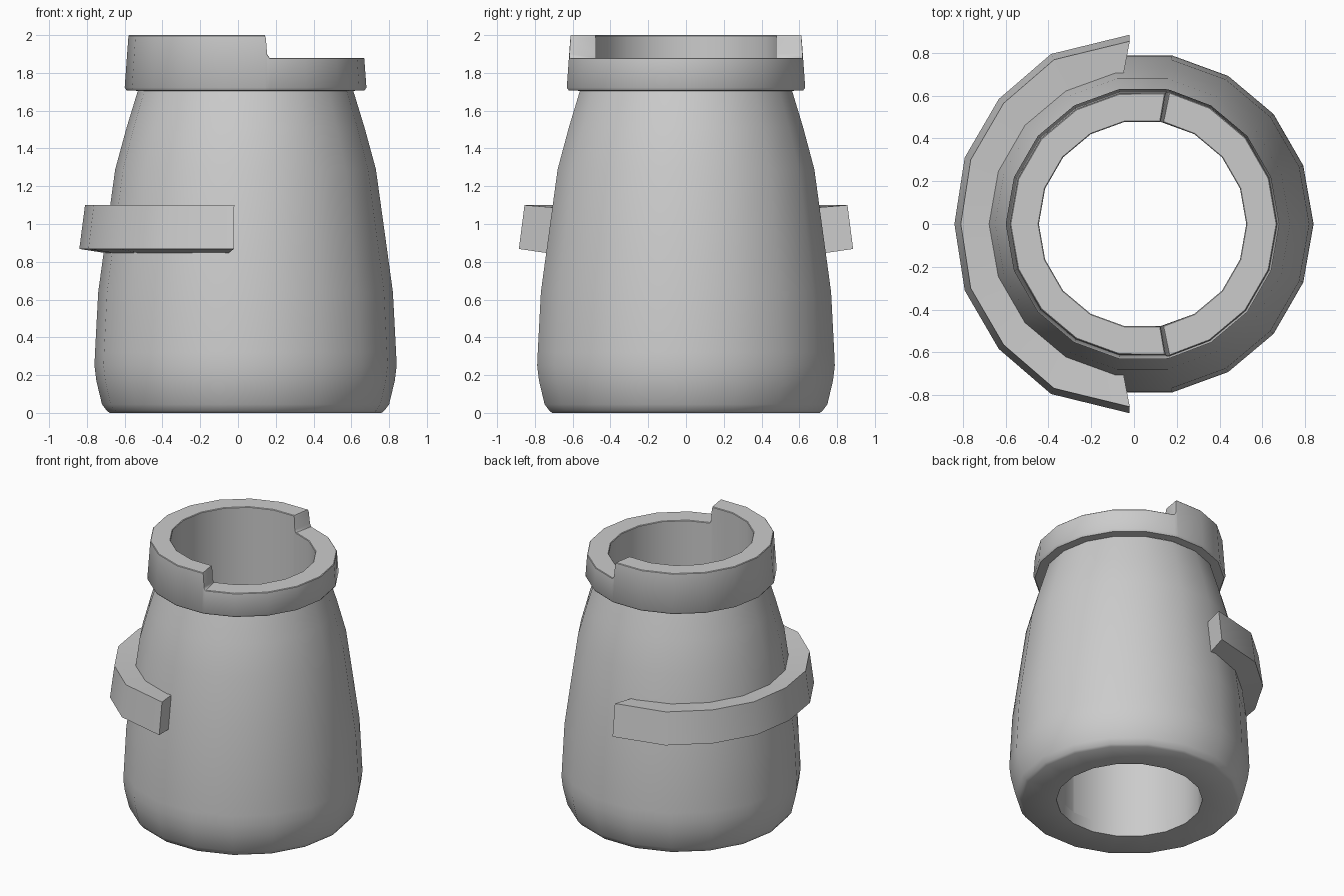
import bpy, bmesh
from math import sin, cos, radians

if "Cube" in bpy.data.objects:
    bpy.data.objects.remove(bpy.data.objects["Cube"])

CX = 0.04   # the jar axis sits slightly right of the overall centre


def polar(angle, r, z):
    a = radians(angle)
    return (CX + r * cos(a), r * sin(a), z)


def skin(name, columns, ring=True, tube=False):
    """Join neighbouring columns of points with quads; ring closes the sweep, tube closes the section."""
    bm = bmesh.new()
    cols = [[bm.verts.new(p) for p in c] for c in columns]
    n, m = len(cols), len(cols[0])
    for i in range(n if ring else n - 1):
        a, b = cols[i], cols[(i + 1) % n]
        for j in range(m if tube else m - 1):
            k = (j + 1) % m
            bm.faces.new((a[j], b[j], b[k], a[k]))
    if not ring:
        bm.faces.new(cols[0])
        bm.faces.new(cols[-1][::-1])
    bmesh.ops.recalc_face_normals(bm, faces=bm.faces)
    mesh = bpy.data.meshes.new(name)
    bm.to_mesh(mesh)
    bm.free()
    obj = bpy.data.objects.new(name, mesh)
    bpy.context.collection.objects.link(obj)
    bpy.ops.object.select_all(action='DESELECT')
    obj.select_set(True)
    bpy.context.view_layer.objects.active = obj
    bpy.ops.object.shade_smooth_by_angle(angle=radians(40))
    return obj


# Body: open floor and outer wall
body = [(0.485, 0.085), (0.487, 0.0),
        (0.72, 0.0), (0.735, 0.012), (0.76, 0.045), (0.79, 0.17), (0.80, 0.25),
        (0.797, 0.32), (0.78, 0.64), (0.74, 0.93), (0.69, 1.29), (0.63, 1.51), (0.575, 1.69), (0.57, 1.705)]
skin("body", [[polar(a, r, z) for r, z in body] for a in range(0, 360, 20)])

# Collar with the right-hand arc cut lower and small rounded steps;
# its inner face runs straight down as the bore of the body
steps = [(-80.5, 2.0), (-80, 1.985), (-79.5, 1.9), (-78.3, 1.88)]
heights = steps + [(a, 1.88) for a in range(-60, 61, 20)]
heights += [(-a, h) for a, h in reversed(steps)]
heights += [(a, 2.0) for a in range(100, 261, 20)]
collar = []
for a, h in heights:
    r_top = 0.64 - 0.02 * (h - 1.725) / 0.275
    section = [(0.57, 1.705), (0.63, 1.708), (0.64, 1.722),
               (r_top, h - 0.004), (r_top - 0.004, h),
               (0.489, h), (0.485, h - 0.004), (0.485, 0.085)]
    collar.append([polar(a, r, z) for r, z in section])
skin("collar_and_bore", collar)

# Half band around the left side, leaning with the wall
stations = [(94, 98, 0.887), (118.3, 118.3, 0.903), (139, 139, 0.891), (159.5, 159.5, 0.888), (180, 180, 0.88)]
stations += [(360 - o, 360 - i, r) for o, i, r in reversed(stations[:-1])]
band = []
for outer, inner, r in stations:
    band.append([polar(outer, r, 0.868), polar(outer, r - 0.03, 1.10),
                 polar(inner, 0.68, 1.085), polar(inner, 0.70, 0.84)])
skin("side_band", band, ring=False, tube=True)
